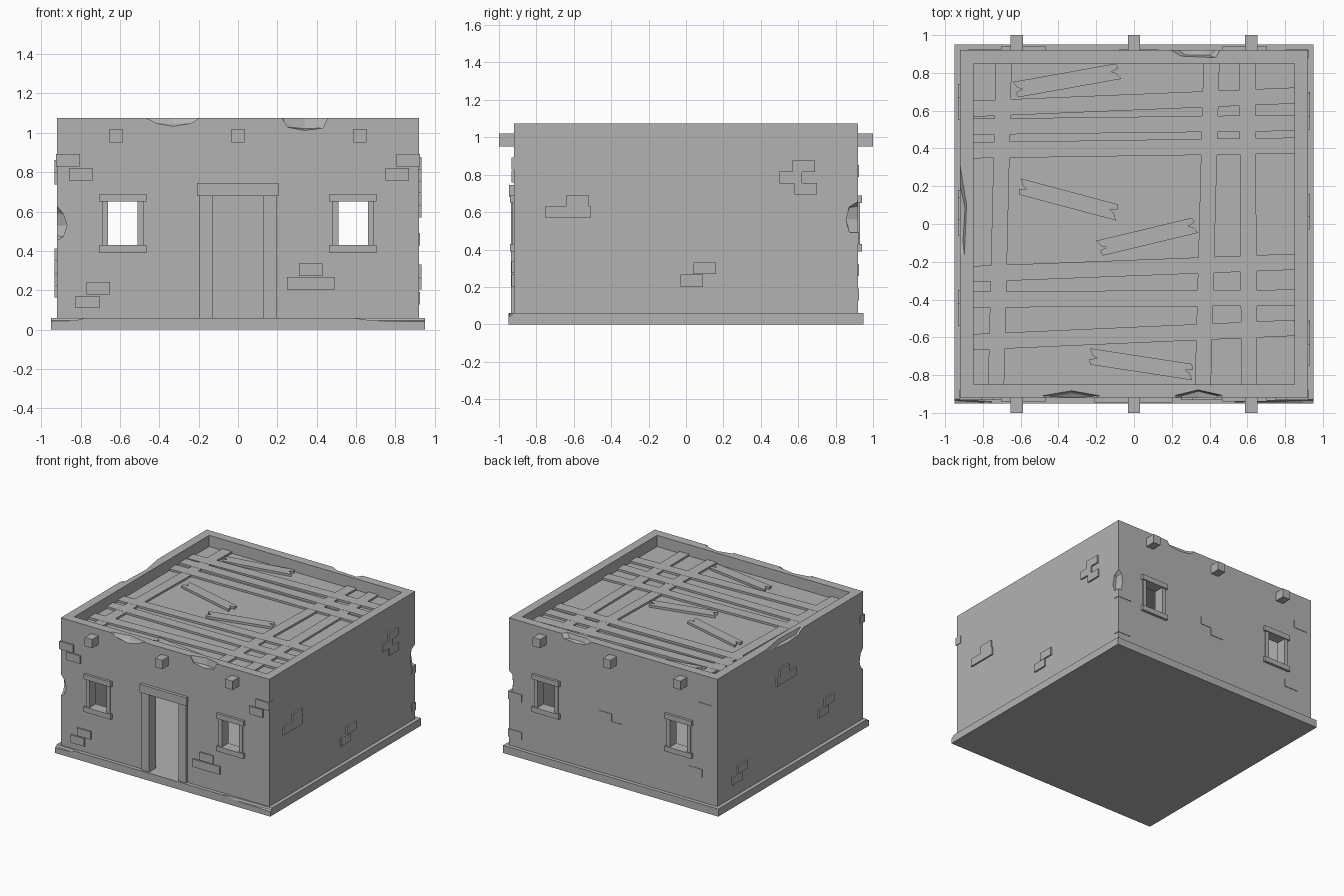
import bpy, bmesh, math, random
from mathutils import Matrix, Vector

random.seed(4)
if "Cube" in bpy.data.objects:
    bpy.data.objects.remove(bpy.data.objects["Cube"], do_unlink=True)

stone = bpy.data.materials.new("plain grey")
stone.use_nodes = True
stone.diffuse_color = (0.45, 0.45, 0.45, 1)
stone.node_tree.nodes["Principled BSDF"].inputs["Base Color"].default_value = (0.45, 0.45, 0.45, 1)

WALL, INNER, BASE, TOP, ROOF = 0.92, 0.85, 0.06, 1.075, 0.985


def finish(name, bm):
    bmesh.ops.recalc_face_normals(bm, faces=bm.faces)
    mesh = bpy.data.meshes.new(name)
    bm.to_mesh(mesh)
    bm.free()
    mesh.materials.append(stone)
    obj = bpy.data.objects.new(name, mesh)
    bpy.context.collection.objects.link(obj)
    return obj


def boxes(name, items):
    """One object from (low corner, high corner) pairs."""
    bm = bmesh.new()
    for low, high in items:
        low, high = Vector(low), Vector(high)
        place = Matrix.Translation((low + high) / 2) @ Matrix.Diagonal((*(high - low), 1))
        bmesh.ops.create_cube(bm, size=1, matrix=place)
    return finish(name, bm)


def chip(center, radii):
    """Rough faceted lump used to break an edge."""
    bm = bmesh.new()
    bmesh.ops.create_uvsphere(bm, u_segments=5, v_segments=4, radius=1)
    for v in bm.verts:
        v.co *= random.uniform(0.85, 1.1)
    bmesh.ops.transform(bm, verts=bm.verts,
                        matrix=Matrix.Translation(center) @ Matrix.Diagonal((*radii, 1)))
    return finish("chip_cutter", bm)


def cut(obj, cutters):
    bpy.context.view_layer.objects.active = obj
    for cutter in cutters:
        cutter.hide_render = True
        mod = obj.modifiers.new("cut", "BOOLEAN")
        mod.operation, mod.solver, mod.object = "DIFFERENCE", "EXACT", cutter
        bpy.ops.object.modifier_apply(modifier=mod.name)
        bpy.data.objects.remove(cutter, do_unlink=True)


def on_wall(side, u, z, width, height, out, inset=0.045):
    """Box corners for a block set into one wall; u runs along the wall."""
    sign = 1 if side in ("back", "left") else -1
    a, b = sorted((sign * (WALL - inset), sign * (WALL + out)))
    ends = (u - width / 2, u + width / 2)
    if side in ("front", "back"):
        return (ends[0], a, z - height / 2), (ends[1], b, z + height / 2)
    return (a, ends[0], z - height / 2), (b, ends[1], z + height / 2)


# Foundation slab with worn front corners
slab = boxes("foundation_slab", [((-0.95, -0.95, 0), (0.95, 0.95, BASE))])
cut(slab, [chip((-0.95, -0.95, BASE), (0.2, 0.025, 0.02)),
           chip((0.95, -0.95, BASE), (0.42, 0.025, 0.02))])

# Hollow walls with door and window openings
walls = boxes("walls", [((-WALL, -WALL, BASE), (WALL, WALL, TOP))])
openings = [boxes("room_cutter", [((-INNER, -INNER, 0), (INNER, INNER, 1.3))]),
            boxes("door_cutter", [((-0.13, -1.1, 0), (0.13, -0.8, 0.68))])]
for s in (-1, 1):
    openings.append(boxes("window_cutter", [
        ((s * 0.585 - 0.075, -1.1, 0.43), (s * 0.585 + 0.075, 1.1, 0.65))]))
cut(walls, openings)

# Broken patches on the parapet and wall corners
cut(walls, [chip((-0.33, -WALL, TOP), (0.16, 0.035, 0.04)),
            chip((0.34, -WALL, TOP), (0.15, 0.045, 0.07)),
            chip((0.33, WALL, TOP), (0.16, 0.045, 0.05)),
            chip((-WALL, 0.03, TOP), (0.04, 0.26, 0.05)),
            chip((-WALL, -WALL, 0.53), (0.06, 0.05, 0.09)),
            chip((WALL, WALL, 0.56), (0.05, 0.09, 0.1))])

# Roof deck inside the parapet
boxes("roof_deck", [((-INNER, -INNER, ROOF - 0.04), (INNER, INNER, ROOF))])

# Beam ends poking out of front and back
for s in (-1, 1):
    boxes("front_beam_ends" if s < 0 else "back_beam_ends",
          [((x - 0.033, min(s * 0.87, s), 0.95), (x + 0.033, max(s * 0.87, s), 1.02))
           for x in (-0.62, 0, 0.62)])

# Door frame
boxes("door_frame", [((-0.197, -0.935, BASE), (-0.13, -0.9, 0.68)),
                     ((0.13, -0.935, BASE), (0.197, -0.9, 0.68)),
                     ((-0.208, -0.945, 0.68), (0.205, -0.9, 0.745))])

# Window frames
for side in ("front", "back"):
    for s in (-1, 1):
        x = s * 0.585
        parts = [on_wall(side, x, z, 0.24, 0.04, 0.02) for z in (0.41, 0.67)]
        parts += [on_wall(side, x + e * 0.09, 0.54, 0.03, 0.22, 0.01) for e in (-1, 1)]
        boxes(side + "_window_frame", parts)

# Exposed bricks: (position along wall, height)
bricks = {
    "front": [(-0.865, 0.86), (-0.8, 0.79), (0.865, 0.86), (0.81, 0.79), (-0.71, 0.21),
              (-0.765, 0.14), (0.37, 0.305), (0.31, 0.235), (0.43, 0.235)],
    "right": [(0.63, 0.845), (0.56, 0.785), (0.64, 0.725), (-0.58, 0.66), (-0.69, 0.6),
              (-0.57, 0.6), (0.1, 0.3), (0.03, 0.235)],
    "left": [(0.08, 0.83), (0, 0.77), (0.12, 0.77), (-0.48, 0.38), (-0.41, 0.315),
             (0.61, 0.26), (0.68, 0.195)],
    "back": [(0.07, 0.52), (-0.02, 0.46), (-0.73, 0.29), (0.865, 0.16), (-0.82, 0.82),
             (0.865, 0.46)],
}
for side, spots in bricks.items():
    out = 0.004 if side == "back" else 0.012
    # the +x wall is the "right" one in this table, so its offset is mirrored
    place = {"right": "left", "left": "right"}.get(side, side)
    boxes(side + "_bricks", [on_wall(place, u, z, 0.12, 0.063, out) for u, z in spots])


def plank(name, start, end, width, low, high, broken=False):
    """Board between two points, with splintered ends if broken."""
    start, end = Vector(start), Vector(end)
    run, w = (end - start), width / 2
    half = run.length / 2
    if broken:
        tip = [(half, -w), (half - 0.02, -w * 0.2), (half - 0.045, w * 0.1),
               (half - 0.005, w * 0.35), (half - 0.015, w)]
    else:
        tip = [(half, -w), (half, w)]
    outline = tip + [(-x, -y) for x, y in tip]
    bm = bmesh.new()
    face = bm.faces.new([bm.verts.new((x, y, low)) for x, y in outline])
    top = bmesh.ops.extrude_face_region(bm, geom=[face])["geom"]
    for v in top:
        if isinstance(v, bmesh.types.BMVert):
            v.co.z = high
    mid = (start + end) / 2
    spin = Matrix.Rotation(math.atan2(run.y, run.x), 4, "Z")
    bmesh.ops.transform(bm, verts=bm.verts,
                        matrix=Matrix.Translation((mid.x, mid.y, 0)) @ spin)
    return finish(name, bm)


# Roof boards running side to side: (y at left, y at right)
for left, right in [(0.61, 0.68), (0.515, 0.535), (0.39, 0.415), (-0.265, -0.2),
                    (-0.4, -0.39), (-0.625, -0.55)]:
    plank("cross_board", (-INNER, left), (INNER, right), 0.085, ROOF - 0.005, ROOF + 0.016)

# Roof boards running front to back: (x at front, x at back)
for front, back in [(-0.73, -0.69), (0.365, 0.41), (0.61, 0.6)]:
    plank("long_board", (front, -INNER), (back, INNER), 0.085, ROOF - 0.005, ROOF + 0.015)

# Loose broken boards
for start, end in [((-0.635, 0.71), (-0.075, 0.81)), ((-0.61, 0.2), (-0.085, 0.06)),
                   ((-0.19, -0.13), (0.33, -0.005)), ((-0.24, -0.7), (0.315, -0.785))]:
    plank("loose_board", start, end, 0.085, ROOF - 0.003, ROOF + 0.018, broken=True)
